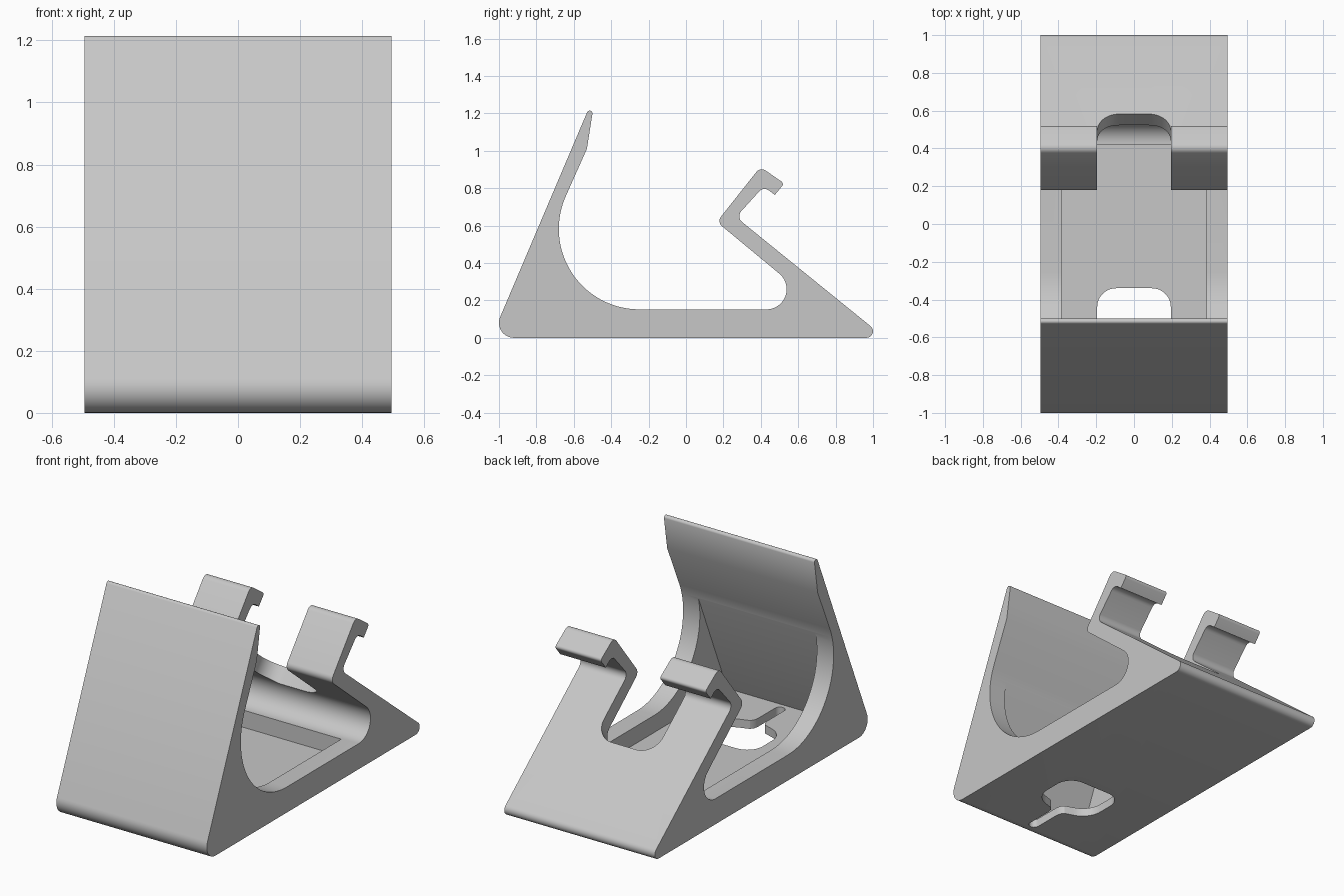
import bpy, bmesh, math
from mathutils import Vector

if "Cube" in bpy.data.objects:
    bpy.data.objects.remove(bpy.data.objects["Cube"])


def arc(cu, cv, r, a0, a1, n=10):
    """Points on a circular arc, angles in degrees."""
    return [(cu + r * math.cos(math.radians(a0 + (a1 - a0) * i / n)),
             cv + r * math.sin(math.radians(a0 + (a1 - a0) * i / n))) for i in range(n + 1)]


def prism(name, pts, w0, w1, place):
    """Extrude a closed outline from w0 to w1; place maps (u, v, w) to space."""
    bm = bmesh.new()
    a = [bm.verts.new(place(u, v, w0)) for u, v in pts]
    b = [bm.verts.new(place(u, v, w1)) for u, v in pts]
    bm.faces.new(a)
    bm.faces.new(b)
    for i in range(len(pts)):
        j = (i + 1) % len(pts)
        bm.faces.new((a[i], a[j], b[j], b[i]))
    bmesh.ops.recalc_face_normals(bm, faces=bm.faces)
    me = bpy.data.meshes.new(name)
    bm.to_mesh(me)
    bm.free()
    ob = bpy.data.objects.new(name, me)
    bpy.context.collection.objects.link(ob)
    return ob


def side(u, v, w):
    return Vector((w, u, v))


def flat(u, v, w):
    return Vector((u, v, w))


# Stand body: side profile (y, z) extruded across the width
profile = (
    arc(0.965, 0.035, 0.035, -90, 52, 8)            # back toe
    + arc(0.325, 0.65, 0.04, 232, 142, 8)           # inner bend of clip arm
    + arc(0.42, 0.758, 0.038, 142, 55, 6)           # inside of hook
    + [(0.475, 0.764)]
    + arc(0.502, 0.822, 0.016, -40, 52, 4)          # hook lip
    + arc(0.405, 0.865, 0.036, 52, 142, 6)          # hook top
    + arc(0.215, 0.625, 0.036, 142, 232, 6)         # outer bend of clip arm
    + arc(0.43, 0.26, 0.108, 52, -90, 18)           # back of the cradle
    + arc(-0.25, 0.582, 0.43, 270, 157, 28)         # front of the cradle
    + [(-0.53, 1.01)]
    + arc(-0.515, 1.2, 0.015, 0, 157, 6)            # top lip
    + arc(-0.92, 0.08, 0.08, 157, 270, 12)          # front toe
)
body = prism("stand_body", profile, -0.495, 0.495, side)

# Inner pocket thinning the floor and front wall between the side ribs
pocket = prism("pocket_cutter", [
    (-0.937, 0.05), (-0.666, 0.69), (-0.45, 0.69), (-0.25, 0.3),
    (0.42, 0.3), (0.42, 0.05)], -0.385, 0.385, side)

# Floor opening with a narrow cable slot toward the front
half = (arc(0.065, -0.53, 0.13, 0, -75, 10)
        + [(0.05, -0.672), (0.036, -0.69), (0.03, -0.72)]
        + arc(0, -0.88, 0.03, 0, -90, 5))
right = arc(0.095, -0.44, 0.1, 90, 0, 8) + half
opening = prism("cable_opening_cutter",
                right + [(-x, y) for x, y in reversed(right[:-1])],
                -0.1, 0.1, flat)

# Notch splitting the back arm into two clips, cut square to its slope
up_slope = Vector((0, -0.788, 0.616))
normal = Vector((0, 0.616, 0.788))
start = Vector((0, 0.58, 0.388))


def slab(u, v, w):
    return start + Vector((u, 0, 0)) + up_slope * v + normal * w


notch = prism("notch_cutter",
              arc(-0.08, 0.115, 0.115, 180, 270, 10)
              + arc(0.08, 0.115, 0.115, 270, 360, 10)
              + [(0.195, 0.65), (-0.195, 0.65)], -0.15, 0.5, slab)

# Cut everything from the body
bpy.context.view_layer.objects.active = body
body.select_set(True)
for cutter in (pocket, opening, notch):
    cutter.hide_render = True
    mod = body.modifiers.new(cutter.name, 'BOOLEAN')
    mod.operation = 'DIFFERENCE'
    mod.solver = 'EXACT'
    mod.object = cutter
    bpy.ops.object.modifier_apply(modifier=mod.name)
    bpy.data.objects.remove(cutter)

# Finish
grey = bpy.data.materials.new("light_grey")
grey.diffuse_color = (0.57, 0.57, 0.57, 1)
grey.use_nodes = True
grey.node_tree.nodes["Principled BSDF"].inputs["Base Color"].default_value = grey.diffuse_color
body.data.materials.clear()
body.data.materials.append(grey)
bpy.ops.object.shade_smooth_by_angle(angle=math.radians(30))
